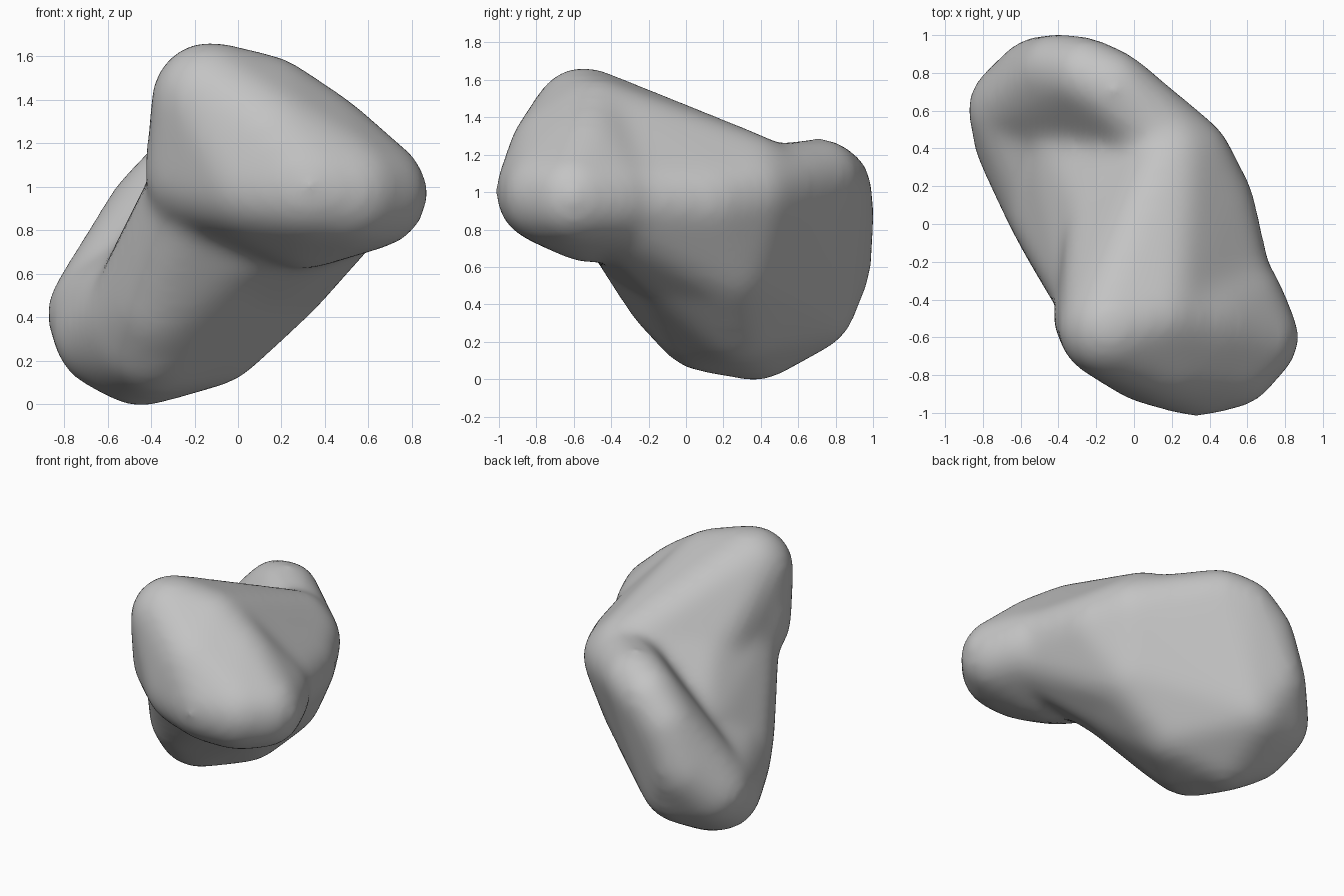
import bpy
import bmesh
from mathutils import Vector

default_cube = bpy.data.objects.get("Cube")
if default_cube:
    bpy.data.objects.remove(default_cube, do_unlink=True)

# Extra radius that the softening takes away again
ALLOWANCE = 0.024

# Unit directions shared by every rounded corner
ball = bmesh.new()
bmesh.ops.create_icosphere(ball, subdivisions=3, radius=1.0)
directions = [v.co.copy() for v in ball.verts]
ball.free()


def add_rounded_hull(target, corners):
    """Wrap a convex skin around spheres given as (x, y, z, radius)."""
    hull = bmesh.new()
    for x, y, z, radius in corners:
        for direction in directions:
            hull.verts.new(Vector((x, y, z)) + direction * (radius + ALLOWANCE))
    bmesh.ops.convex_hull(hull, input=hull.verts[:])
    loose = [v for v in hull.verts if not v.link_faces]
    bmesh.ops.delete(hull, geom=loose, context='VERTS')
    bmesh.ops.recalc_face_normals(hull, faces=hull.faces[:])
    piece = bpy.data.meshes.new("hull_piece")
    hull.to_mesh(piece)
    hull.free()
    target.from_mesh(piece)
    bpy.data.meshes.remove(piece)


# Corners shared between lobes
peak = (-0.13, -0.55, 1.4, 0.25)
crown = (0.12, -0.48, 1.35, 0.24)
spine = (0.2, 0.35, 1.07, 0.22)
core = (-0.1, 0.0, 0.97, 0.25)
cheek = (-0.15, -0.38, 0.98, 0.24)
throat = (-0.05, -0.25, 0.73, 0.22)
throat_back = (0.1, -0.05, 0.63, 0.24)
flank = (0.39, 0.1, 0.95, 0.23)
shoulder = (0.28, 0.34, 1.0, 0.22)
belly_high = (0.17, 0.22, 0.63, 0.25)
belly_low = (-0.13, 0.27, 0.35, 0.25)
chest = (-0.34, -0.07, 0.46, 0.23)
hip = (-0.46, 0.12, 0.4, 0.22)
base_front = (-0.38, 0.1, 0.31, 0.25)
base = (-0.45, 0.37, 0.26, 0.25)
base_back = (-0.42, 0.64, 0.41, 0.25)
side = (-0.63, 0.61, 0.42, 0.23)
side_low = (-0.58, 0.45, 0.33, 0.25)

# Small front lobe
head = [peak, crown,
        (-0.16, -0.48, 1.06, 0.25),
        (0.08, -0.68, 1.02, 0.25),
        (0.15, -0.67, 1.2, 0.26),
        (0.36, -0.52, 1.19, 0.24),
        (0.33, -0.75, 1.0, 0.25),
        (0.5, -0.71, 0.98, 0.25),
        (0.62, -0.6, 0.97, 0.235),
        (0.53, -0.4, 0.97, 0.24),
        (0.3, -0.52, 0.87, 0.23)]

# Neck joining the lobes
neck = [peak, crown, spine, flank, shoulder, belly_high, core, throat,
        throat_back, cheek,
        (0.5, -0.4, 0.97, 0.23)]

# Foot of the neck, spreading down into the hollow
neck_foot = [core, cheek, throat, throat_back, spine, belly_high, belly_low,
             chest, hip, base_front,
             (-0.29, 0.25, 0.66, 0.25),
             (-0.28, 0.36, 0.66, 0.25)]

# Lower slab of the big lobe
slab = [base_front, base, base_back, belly_low, belly_high, chest, hip,
        side, side_low, flank, shoulder]

# Raised back rim, leaving a hollow between it and the neck
rim = [base, base_back, belly_low, belly_high, side, shoulder,
       (-0.51, 0.77, 0.6, 0.2),
       (-0.4, 0.81, 0.89, 0.18),
       (-0.26, 0.79, 1.04, 0.18),
       (-0.12, 0.72, 1.085, 0.185)]

bm = bmesh.new()
for lobe in (head, neck, neck_foot, slab, rim):
    add_rounded_hull(bm, lobe)
mesh = bpy.data.meshes.new("two_lobed_rock")
bm.to_mesh(mesh)
bm.free()
rock = bpy.data.objects.new("two_lobed_rock", mesh)
bpy.context.collection.objects.link(rock)

# Fuse the lobes and soften the joins
remesh = rock.modifiers.new("fuse", 'REMESH')
remesh.mode = 'VOXEL'
remesh.voxel_size = 0.03
soften = rock.modifiers.new("soften", 'SMOOTH')
soften.factor = 0.5
soften.iterations = 34
bpy.context.view_layer.objects.active = rock
rock.select_set(True)
for modifier in ("fuse", "soften"):
    bpy.ops.object.modifier_apply(modifier=modifier)

# Plain grey stone
stone = bpy.data.materials.new("grey_stone")
stone.use_nodes = True
colour = (0.55, 0.55, 0.55, 1.0)
stone.diffuse_color = colour
stone.node_tree.nodes["Principled BSDF"].inputs["Base Color"].default_value = colour
rock.data.materials.clear()
rock.data.materials.append(stone)
bpy.ops.object.shade_smooth()
